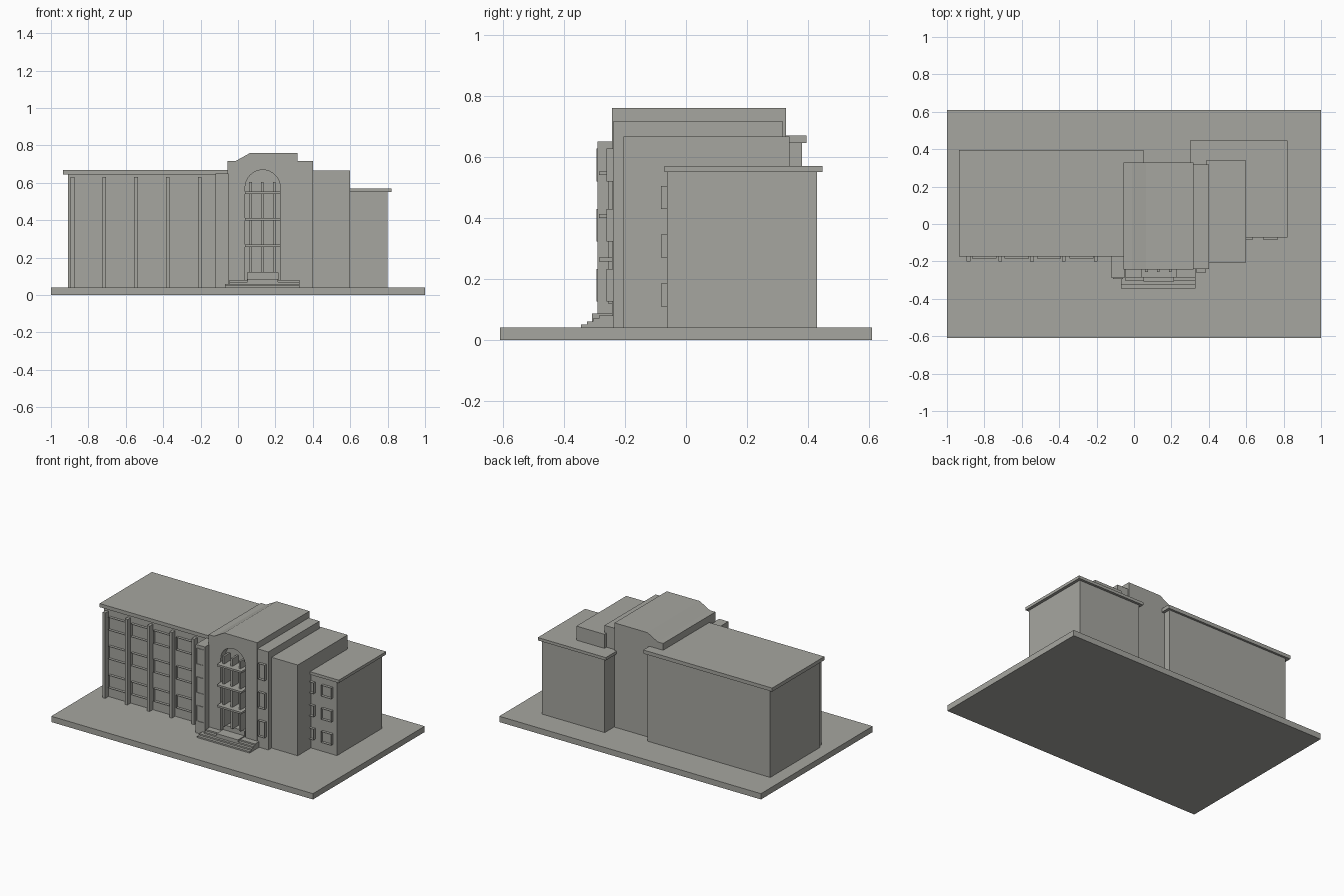
import bpy, bmesh, math

if "Cube" in bpy.data.objects:
    bpy.data.objects.remove(bpy.data.objects["Cube"])

stone = bpy.data.materials.new("warm_grey_stone")
stone.diffuse_color = (0.38, 0.38, 0.35, 1)
stone.use_nodes = True
stone.node_tree.nodes["Principled BSDF"].inputs["Base Color"].default_value = stone.diffuse_color


def finish(name, bm):
    bmesh.ops.recalc_face_normals(bm, faces=bm.faces)
    mesh = bpy.data.meshes.new(name)
    bm.to_mesh(mesh)
    bm.free()
    mesh.materials.append(stone)
    ob = bpy.data.objects.new(name, mesh)
    bpy.context.collection.objects.link(ob)
    return ob


def box(name, x0, x1, y0, y1, z0, z1):
    bm = bmesh.new()
    bmesh.ops.create_cube(bm, size=1)
    for v in bm.verts:
        v.co = ((x0 + x1) / 2 + v.co.x * (x1 - x0),
                (y0 + y1) / 2 + v.co.y * (y1 - y0),
                (z0 + z1) / 2 + v.co.z * (z1 - z0))
    return finish(name, bm)


def extrude_profile(name, points, y0, y1):
    """Outline in x/z pushed from y0 to y1."""
    bm = bmesh.new()
    face = bm.faces.new([bm.verts.new((x, y0, z)) for x, z in points])
    new = bmesh.ops.extrude_face_region(bm, geom=[face], use_keep_orig=True)["geom"]
    for v in new:
        if isinstance(v, bmesh.types.BMVert):
            v.co.y = y1
    return finish(name, bm)


def window_surround(name, x0, x1, z0, z1, y_front, y_wall):
    """Thin open surround standing proud of the wall."""
    bm = bmesh.new()
    corners = [(x0, z0), (x1, z0), (x1, z1), (x0, z1)]
    front = [bm.verts.new((x, y_front, z)) for x, z in corners]
    back = [bm.verts.new((x, y_wall, z)) for x, z in corners]
    for i in range(4):
        j = (i + 1) % 4
        bm.faces.new((front[i], front[j], back[j], back[i]))
    return finish(name, bm)


G = 0.04  # ground slab top

box("ground_slab", -1, 1, -0.61, 0.61, 0, G)

# Long left wing with overhanging roof
box("left_wing", -0.91, 0.03, -0.165, 0.38, G, 0.645)
box("left_wing_roof", -0.935, 0.05, -0.175, 0.395, 0.645, 0.67)
for i in range(5):
    x = -0.885 + 0.17 * i
    box("left_wing_pilaster", x - 0.01, x + 0.01, -0.2, -0.16, G, 0.63)
for i in range(4):
    x = -0.8 + 0.173 * i
    for z in (0.11, 0.31, 0.51):
        window_surround("left_wing_window", x - 0.065, x + 0.065, z, z + 0.088, -0.185, -0.165)

# Lower right wing
box("right_wing", 0.32, 0.8, -0.062, 0.43, G, 0.55)
box("right_wing_roof", 0.3, 0.82, -0.071, 0.447, 0.55, 0.57)
for x0 in (0.555, 0.69):
    for z in (0.11, 0.27, 0.43):
        window_surround("right_wing_window", x0, x0 + 0.08, z, z + 0.075, -0.082, -0.062)

# Stepped blocks beside the tower
box("left_flank", -0.12, -0.05, -0.29, -0.1, G, 0.65)
box("right_flank", 0.31, 0.4, -0.24, 0.318, G, 0.717)
box("right_shoulder", 0.385, 0.6, -0.205, 0.34, G, 0.667)
for x0, y in ((-0.112, -0.29), (0.332, -0.24)):
    for z in (0.125, 0.322, 0.52):
        window_surround("flank_window", x0, x0 + 0.053, z, z + 0.108, y - 0.02 if x0 > 0 else y - 0.004, y)

# Entrance tower with an arched recess
tower = extrude_profile("tower", [(-0.055, G), (0.317, G), (0.317, 0.76), (0.065, 0.76),
                                  (-0.012, 0.717), (-0.055, 0.717)], -0.243, 0.328)
cx, r, spring = 0.132, 0.094, 0.575
arch = [(cx - r, 0.06), (cx + r, 0.06)]
arch += [(cx + r * math.cos(math.pi * i / 16), spring + r * math.sin(math.pi * i / 16)) for i in range(17)]
cutter = extrude_profile("arch_cutter", arch, -0.3, -0.19)
mod = tower.modifiers.new("arch", "BOOLEAN")
mod.object = cutter
mod.operation = "DIFFERENCE"
mod.solver = "EXACT"
cutter.hide_render = True
cutter.hide_viewport = True
cutter.display_type = "WIRE"

# Balcony slabs and mullions in the arch
for z in (0.257, 0.4, 0.54):
    box("balcony_slab", cx - r, cx + r, -0.286, -0.185, z, z + 0.013)
for x in (0.067, 0.13, 0.193):
    box("mullion", x - 0.007, x + 0.007, -0.256, -0.185, 0.12, 0.605)
box("door_threshold", 0.048, 0.216, -0.235, -0.185, 0.06, 0.12)

# Entrance steps
for i, y in enumerate((-0.345, -0.325, -0.305, -0.285)):
    left = -0.07 if i < 2 else -0.045
    box("entrance_step", left, 0.33, y, -0.235, G, 0.05 + 0.01 * i)
box("landing", 0.05, 0.215, -0.308, -0.19, 0.06, 0.086)
